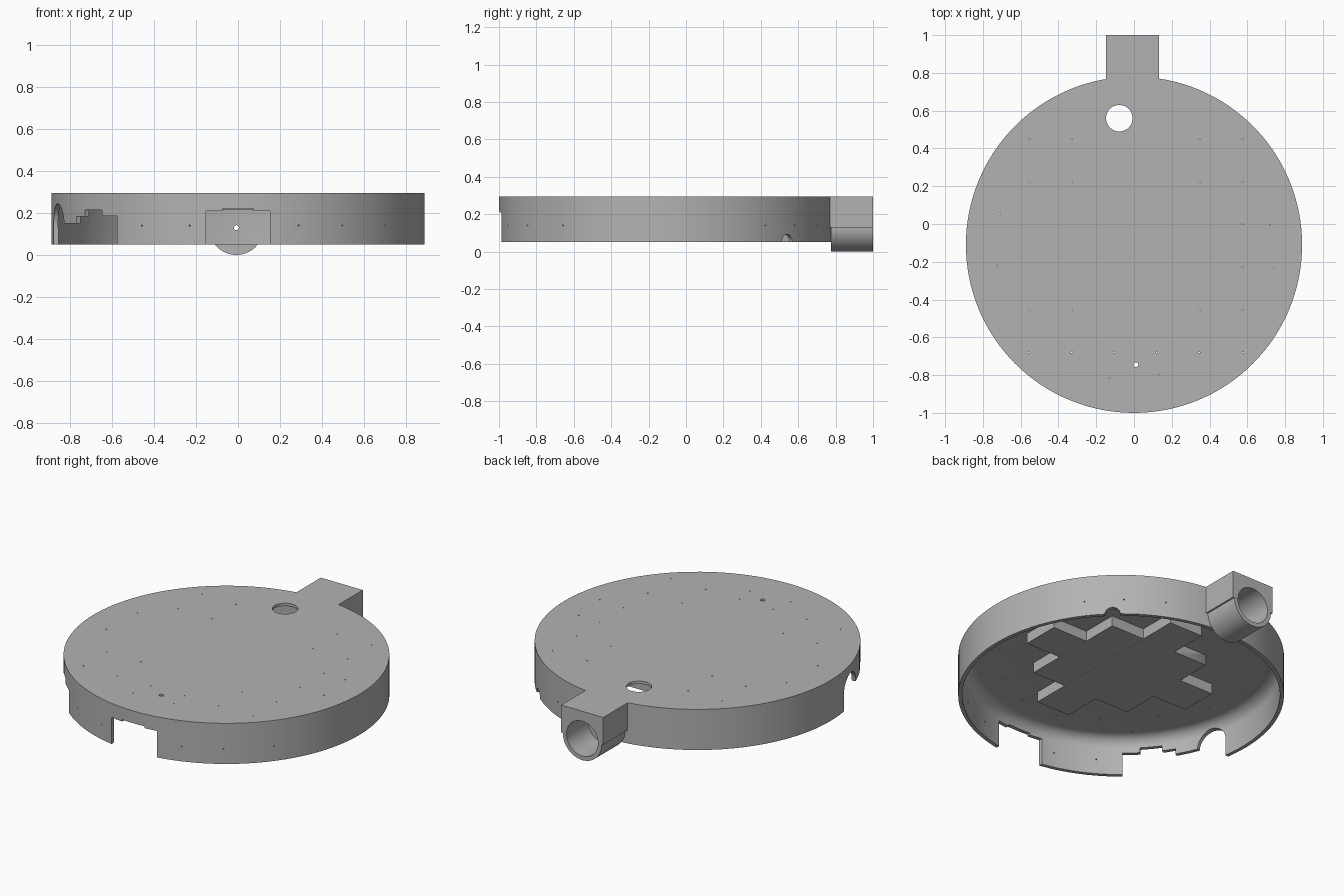
import bpy, bmesh, math
from mathutils import Matrix, Vector

if "Cube" in bpy.data.objects:
    bpy.data.objects.remove(bpy.data.objects["Cube"])

CY, R, BASE, TOP = -0.11, 0.89, 0.05, 0.295     # disc centre, radius, heights
WALL, CEIL = 0.022, 0.278
TX, TZ = -0.008, 0.13                           # socket axis

grey = bpy.data.materials.new("plain grey")
grey.use_nodes = True
grey.diffuse_color = (0.45, 0.45, 0.45, 1)
grey.node_tree.nodes["Principled BSDF"].inputs["Base Color"].default_value = grey.diffuse_color


def finish(name, bm):
    bmesh.ops.recalc_face_normals(bm, faces=bm.faces)
    mesh = bpy.data.meshes.new(name)
    bm.to_mesh(mesh)
    bm.free()
    obj = bpy.data.objects.new(name, mesh)
    bpy.context.collection.objects.link(obj)
    mesh.materials.append(grey)
    return obj


def box(name, lo, hi, matrix=Matrix()):
    bm = bmesh.new()
    bmesh.ops.create_cube(bm, size=1)
    lo, hi = Vector(lo), Vector(hi)
    for v in bm.verts:
        v.co = matrix @ Vector([(a + b) / 2 + c * (b - a) for a, b, c in zip(lo, hi, v.co)])
    return finish(name, bm)


def rod(name, start, end, radius, sides=48):
    start, end = Vector(start), Vector(end)
    axis = end - start
    turn = axis.to_track_quat("Z", "Y").to_matrix().to_4x4()
    bm = bmesh.new()
    bmesh.ops.create_cone(bm, cap_ends=True, segments=sides, radius1=radius, radius2=radius,
                          depth=axis.length,
                          matrix=Matrix.Translation((start + end) / 2) @ turn)
    return finish(name, bm)


def combine(target, tool, operation):
    mod = target.modifiers.new(operation, "BOOLEAN")
    mod.operation, mod.solver, mod.object = operation, "EXACT", tool
    bpy.context.view_layer.objects.active = target
    bpy.ops.object.modifier_apply(modifier=mod.name)
    bpy.data.objects.remove(tool)


def cut(tool):
    combine(housing, tool, "DIFFERENCE")


def add(tool):
    combine(housing, tool, "UNION")


def on_wall(angle, radius, z):
    a = math.radians(angle)
    return (radius * math.cos(a), CY + radius * math.sin(a), z)


def radial_rod(angle, z, radius, sides=32):
    return rod("cutter", on_wall(angle, 0.8, z), on_wall(angle, 0.95, z), radius, sides)


def wall_notch(a0, a1, top):
    # upright wedge crossing the rim between two angles
    bm = bmesh.new()
    ring = [on_wall(a0, 0.78, 0), on_wall(a0, 1, 0), on_wall(a1, 1, 0), on_wall(a1, 0.78, 0)]
    face = bm.faces.new([bm.verts.new(p) for p in ring])
    ext = bmesh.ops.extrude_face_region(bm, geom=[face])
    moved = [v for v in ext["geom"] if isinstance(v, bmesh.types.BMVert)]
    bmesh.ops.translate(bm, verts=moved, vec=(0, 0, top))
    return finish("cutter", bm)


# shallow open-bottomed shell with a rounded inner corner
FILLET = 0.07
inner = R - WALL
profile = [(0, TOP), (R, TOP), (R, BASE), (inner, BASE)]
for i in range(9):
    t = math.radians(90 * i / 8)
    profile.append((inner - FILLET + FILLET * math.cos(t), CEIL - FILLET + FILLET * math.sin(t)))
profile.append((0, CEIL))
bm = bmesh.new()
verts = [bm.verts.new((r, CY, z)) for r, z in profile]
edges = [bm.edges.new(pair) for pair in zip(verts, verts[1:])]
bmesh.ops.spin(bm, geom=verts + edges, cent=(0, CY, 0), axis=(0, 0, 1),
               angle=math.tau, steps=128, use_merge=False)
bmesh.ops.remove_doubles(bm, verts=bm.verts, dist=1e-5)
housing = finish("round_housing", bm)

# stepped cross pad under the top plate
add(box("pad_body", (-0.33, -0.45, 0.216), (0.34, 0.22, 0.287)))
add(box("pad_long_arm", (-0.105, -0.68, 0.2155), (0.118, 0.45, 0.286)))
add(box("pad_cross_arm", (-0.555, -0.228, 0.2165), (0.572, 0.0, 0.285)))

# rear socket: block above, round tube below, blind bore
add(box("socket_block", (-0.148, 0.765, TZ), (0.132, 1, TOP)))
add(rod("socket_tube", (TX, 0.775, TZ), (TX, 0.9995, TZ), 0.13, 64))
cut(rod("cutter", (TX, 0.795, TZ), (TX, 1.1, TZ), 0.105, 64))
cut(rod("cutter", (TX, 0.7, TZ), (TX, 0.85, TZ), 0.012, 16))

# holes through the top plate
cut(rod("cutter", (-0.078, 0.56, 0.1), (-0.078, 0.56, 0.4), 0.07))
cut(rod("cutter", (0.01, -0.745, 0.1), (0.01, -0.745, 0.4), 0.013, 16))

# front opening with a shallow raised centre
cut(box("cutter", (-0.152, -1.1, 0), (0.152, -0.9, 0.21)))
cut(box("cutter", (-0.075, -1.1, 0.1), (0.075, -0.9, 0.221)))

# stepped side opening ending in an arch
for a0, a1, top in ((195, 210.2, 0.15), (210, 215.2, 0.183), (215, 223.2, 0.215), (223, 229.5, 0.185)):
    cut(wall_notch(a0, a1, top))
cut(wall_notch(189, 201, 0.15))
cut(radial_rod(195, 0.15, 0.094))

# small cable arch in the rim
cut(radial_rod(47, BASE, 0.042))

# pin holes in the plate and wall
pins = [(x, y) for x in (-0.555, -0.33, 0.345, 0.575) for y in (-0.68, -0.455, 0.222, 0.45)]
pins += [(-0.105, -0.68), (0.12, -0.68), (0.575, 0), (0.575, -0.228), (-0.71, 0.055), (-0.725, -0.22),
         (0.72, -0.005), (0.74, -0.235), (-0.13, -0.815), (0.13, -0.795)]
for x, y in pins:
    cut(rod("cutter", (x, y, 0.15), (x, y, 0.35), 0.004, 6))
for angle in (239, 255, 289, 304, 322, 37, 51, 66):
    cut(radial_rod(angle, 0.14, 0.004, 6))

# smooth curves with crisp edges
bpy.ops.object.select_all(action="DESELECT")
housing.select_set(True)
bpy.context.view_layer.objects.active = housing
bpy.ops.object.shade_smooth_by_angle(angle=math.radians(30))
